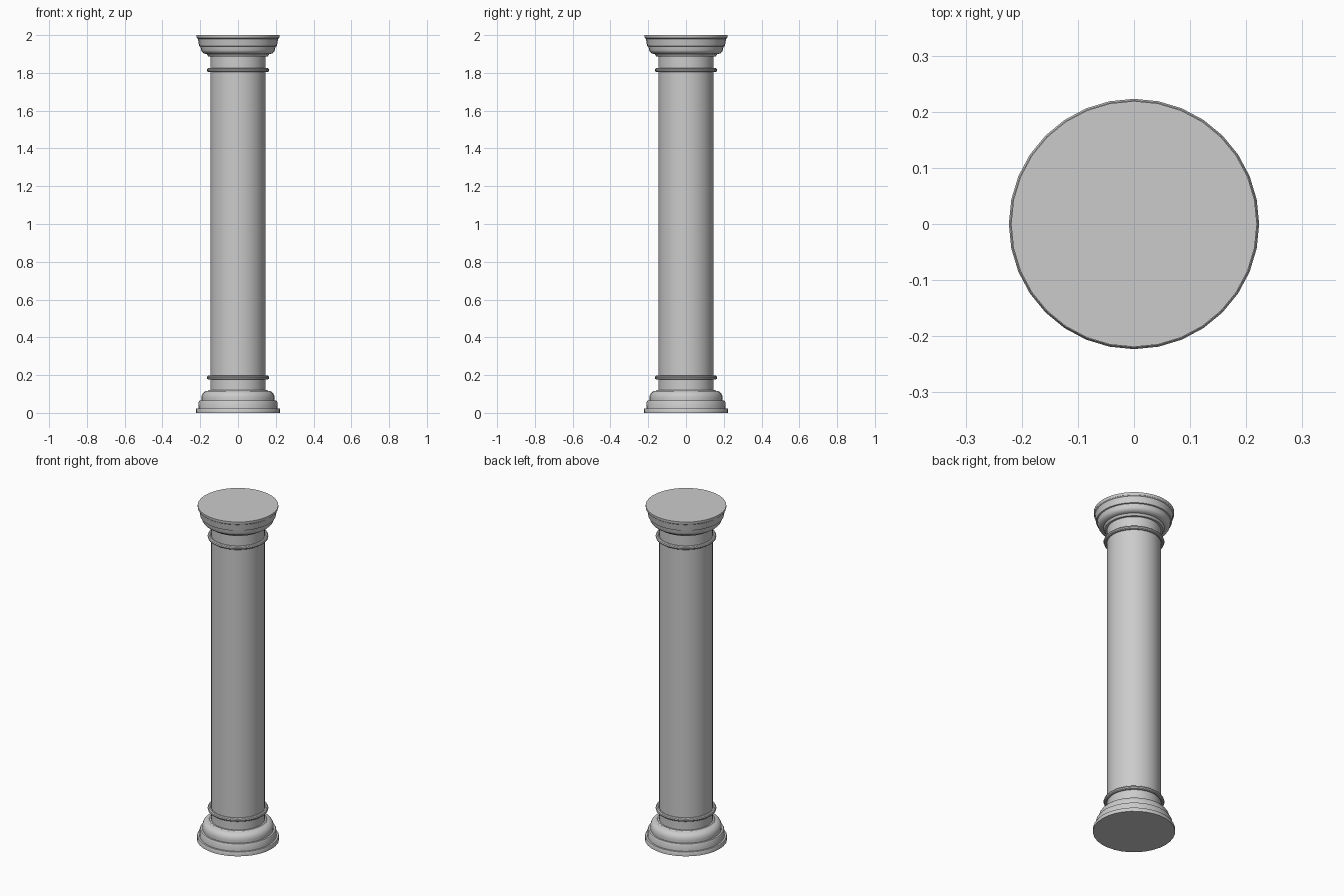
import bpy, bmesh
from math import sin, cos, pi, radians

if "Cube" in bpy.data.objects:
    bpy.data.objects.remove(bpy.data.objects["Cube"])

SIDES = 32


def finish(obj):
    bpy.ops.object.select_all(action='DESELECT')
    obj.select_set(True)
    bpy.context.view_layer.objects.active = obj
    bpy.ops.object.shade_smooth_by_angle(angle=radians(30))


def arc(r, z, rr, rz, a0, a1, n=5):
    """Elliptical arc of profile points, angles in degrees."""
    return [(r + rr * cos(radians(a0 + (a1 - a0) * i / n)),
             z + rz * sin(radians(a0 + (a1 - a0) * i / n))) for i in range(n + 1)]


def lathe(name, profile):
    """Spin a bottom-to-top (radius, height) profile into a capped solid."""
    bm = bmesh.new()
    rings = [[bm.verts.new((r * cos(2 * pi * i / SIDES), r * sin(2 * pi * i / SIDES), z))
              for i in range(SIDES)] for r, z in profile]
    for a, b in zip(rings, rings[1:]):
        for i in range(SIDES):
            j = (i + 1) % SIDES
            bm.faces.new((a[i], a[j], b[j], b[i]))
    bm.faces.new(rings[0][::-1])
    bm.faces.new(rings[-1])
    mesh = bpy.data.meshes.new(name)
    bm.to_mesh(mesh)
    bm.free()
    obj = bpy.data.objects.new(name, mesh)
    bpy.context.collection.objects.link(obj)
    finish(obj)


# Shaft
lathe("shaft", [(0.146, 0.11), (0.146, 1.90)])

# Base: plinth step, flared step, rounded cushion
lathe("base", [(0.223, 0.0), (0.223, 0.018), (0.220, 0.024), (0.210, 0.024),
               (0.208, 0.058), (0.204, 0.065), (0.194, 0.065)]
      + arc(0.160, 0.080, 0.034, 0.037, 0, 90) + [(0.155, 0.122), (0.146, 0.122)])

# Capital: neck fillet, rounded cushion, flared step, top slab
lathe("capital", [(0.146, 1.888), (0.158, 1.888), (0.164, 1.897)]
      + arc(0.166, 1.925, 0.030, 0.025, -90, 0)
      + [(0.199, 1.940), (0.206, 1.942), (0.212, 1.980), (0.217, 1.984),
         (0.219, 1.990), (0.219, 2.0)])

# Astragal rings near both ends of the shaft
for name, z in (("lower_ring", 0.187), ("upper_ring", 1.815)):
    bpy.ops.mesh.primitive_torus_add(major_segments=SIDES, minor_segments=10,
                                     major_radius=0.154, minor_radius=0.011,
                                     location=(0, 0, z))
    ring = bpy.context.object
    ring.name = name
    finish(ring)
